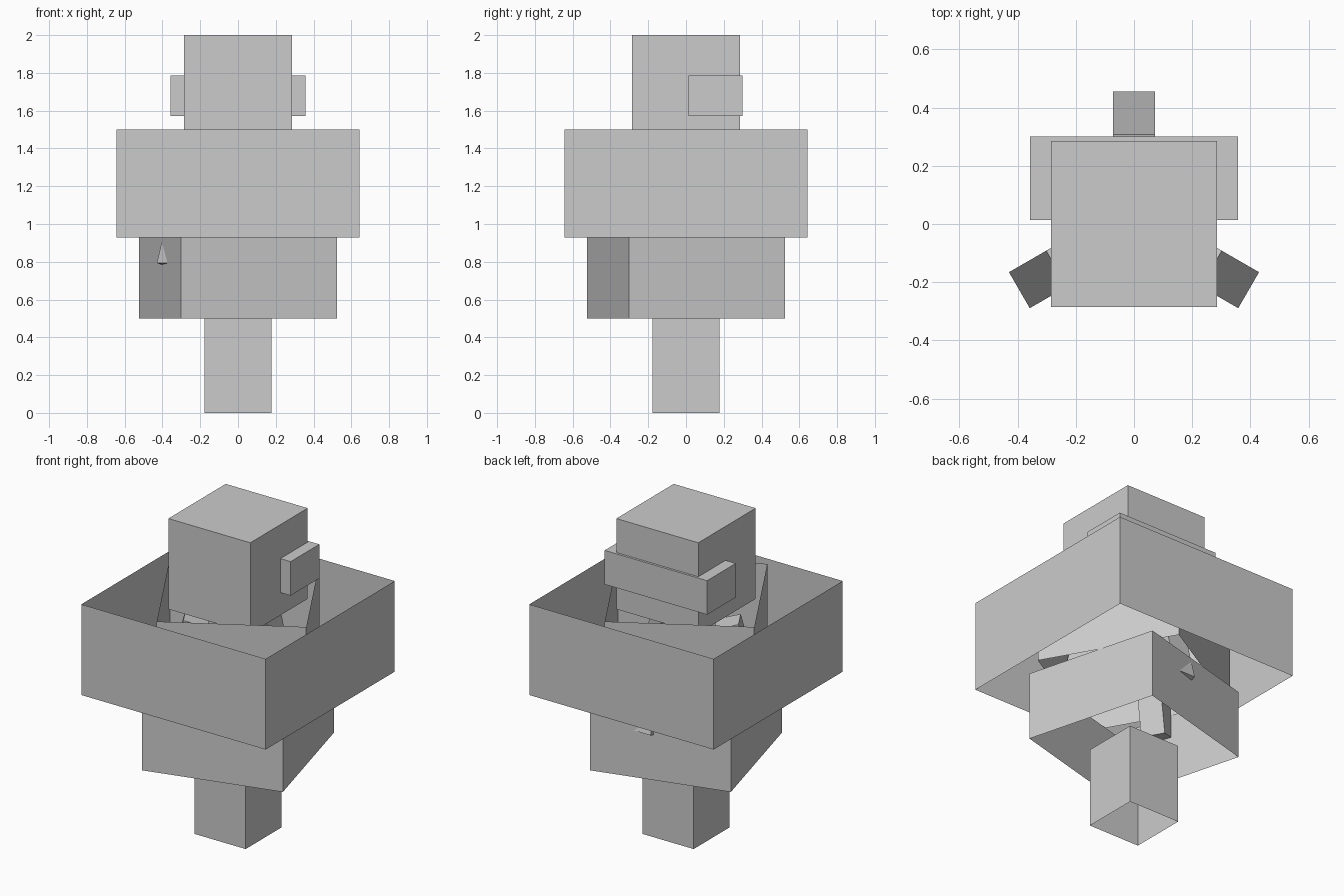
import bpy, bmesh
from math import radians
from mathutils import Matrix

if "Cube" in bpy.data.objects:
    bpy.data.objects.remove(bpy.data.objects["Cube"], do_unlink=True)

U = 1 / 14  # one block unit; the figure is 28 units tall

grey = bpy.data.materials.new("light_grey")
grey.use_nodes = True
COLOUR = (0.6, 0.6, 0.6, 1)
grey.diffuse_color = COLOUR
grey.node_tree.nodes["Principled BSDF"].inputs["Base Color"].default_value = COLOUR


def block(name, low, high, matrix=Matrix(), open_ends=False):
    """Box between two corners in block units, optionally without top and bottom."""
    size = [h - l for l, h in zip(low, high)]
    centre = [(l + h) / 2 for l, h in zip(low, high)]
    bm = bmesh.new()
    bmesh.ops.create_cube(bm, size=1)
    if open_ends:
        caps = [f for f in bm.faces if abs(f.normal.z) > 0.5]
        bmesh.ops.delete(bm, geom=caps, context="FACES_ONLY")
    bm.transform(Matrix.Scale(U, 4) @ matrix @ Matrix.Translation(centre)
                 @ Matrix.Diagonal((*size, 1)))
    mesh = bpy.data.meshes.new(name)
    bm.to_mesh(mesh)
    bm.free()
    mesh.materials.append(grey)
    obj = bpy.data.objects.new(name, mesh)
    bpy.context.collection.objects.link(obj)
    return obj


def wall_ring(name, width, z0, z1, turn):
    """Square ring of thin walls, open above and below."""
    h = width / 2
    block(name, (-h, -h, z0), (h, h, z1), Matrix.Rotation(radians(turn), 4, "Z"), True)


# Head with the band across its back
block("head", (-4, -4, 20), (4, 4, 28))
block("head_band", (-5, 0.2, 22), (5, 4.2, 25))

# Stacked wall rings
wall_ring("lower_ring", 5, 0, 7, 0)
wall_ring("middle_ring", 12, 7, 13, 15)
wall_ring("upper_outer_ring", 18, 13, 21, 0)
wall_ring("upper_inner_ring", 12, 13, 21, 30)

# Three rods leaning outwards around the centre
lean = Matrix.Translation((0, 4.3, 18.83)) @ Matrix.Rotation(radians(15), 4, "X")
for name, turn in (("back_rod", 0), ("right_rod", 120), ("left_rod", 240)):
    block(name, (-1, -2, -8), (1, 0, 0), Matrix.Rotation(radians(turn), 4, "Z") @ lean)
